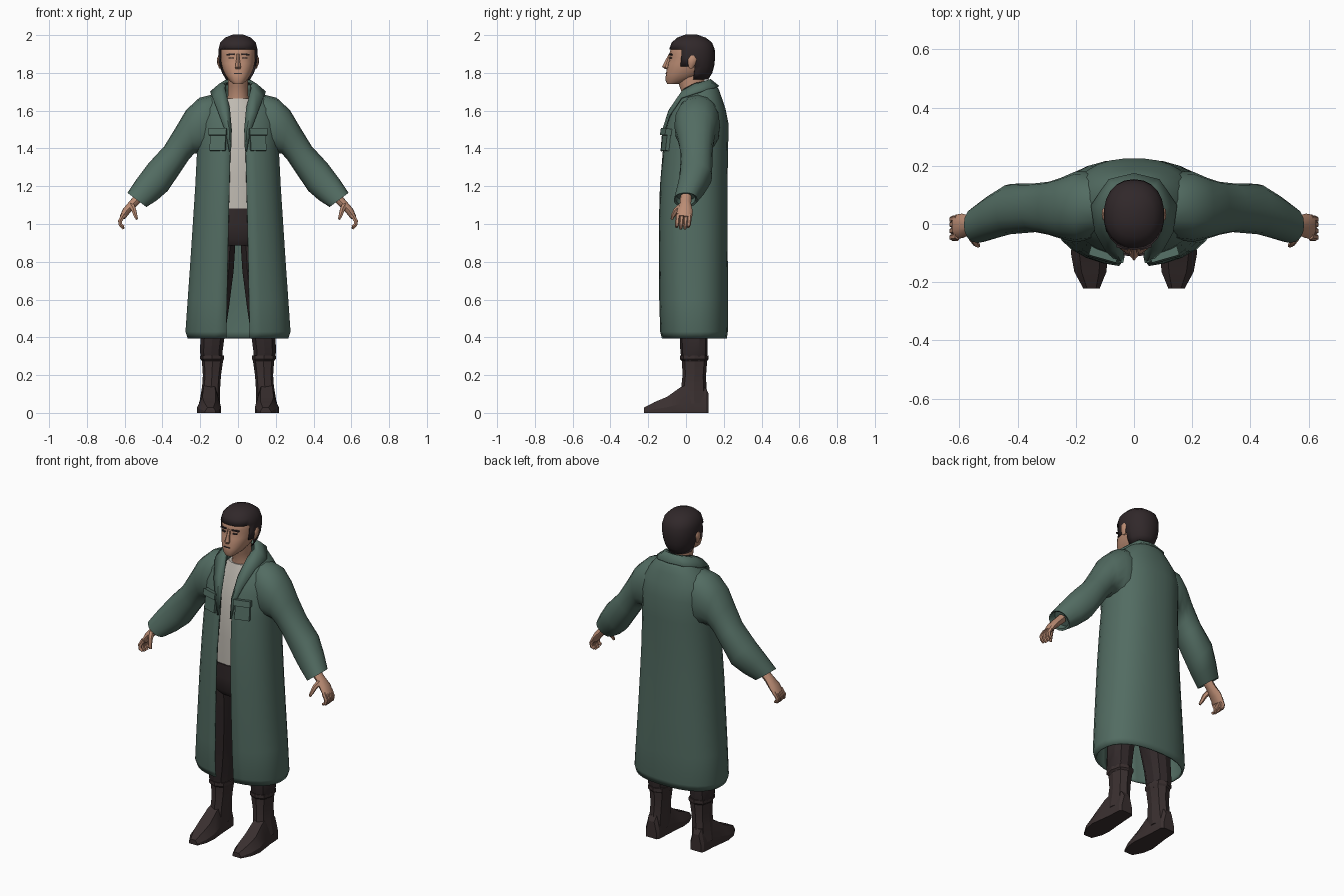
import bpy, bmesh, math
from mathutils import Vector as V

def mat(name, col):
    m = bpy.data.materials.new(name)
    m.diffuse_color = (*col, 1)
    return m

COAT = mat("coat_green", (0.085, 0.15, 0.122))
SKIN = mat("skin", (0.50, 0.265, 0.175))
HAIR = mat("hair_dark", (0.03, 0.021, 0.023))
SHIRT = mat("shirt_grey", (0.52, 0.49, 0.44))
PANTS = mat("trousers_dark", (0.031, 0.022, 0.023))
BOOT = mat("boot_brown", (0.042, 0.029, 0.029))

def spow(a, p):
    return math.copysign(abs(a) ** p, a)

def ring(c, u, v, n=12, p=1.0, a0=0.0):
    """Superellipse; a0 > 0 leaves a gap centred on +v."""
    pts = []
    for i in range(n):
        a = a0 + (2 * math.pi - 2 * a0) * i / (n - 1 if a0 else n)
        pts.append(V(c) + V(u) * spow(math.sin(a), p) + V(v) * spow(math.cos(a), p))
    return pts

def hring(z, w, yf, yb, n=16, p=0.85, cx=0.0, gap=0.0):
    a0 = math.asin(min(1, (gap / w) ** (1 / p))) if gap else 0.0
    return ring((cx, (yf + yb) / 2, z), (w, 0, 0), (0, (yf - yb) / 2, 0), n, p, a0)

def loft(name, rings, material, closed=True, caps=True, mirror=False, thick=0, angle=40, keep=None):
    bm = bmesh.new()
    rows = [[bm.verts.new(p) for p in r] for r in rings]
    n = len(rows[0])
    for a, b in zip(rows, rows[1:]):
        for i in range(n if closed else n - 1):
            j = (i + 1) % n
            bm.faces.new((a[i], a[j], b[j], b[i]))
    if closed and caps:
        bm.faces.new(rows[0])
        bm.faces.new(rows[-1])
    if keep:
        drop = [f for f in bm.faces if not keep(f.calc_center_median())]
        bmesh.ops.delete(bm, geom=drop, context='FACES')
    bmesh.ops.recalc_face_normals(bm, faces=bm.faces)
    me = bpy.data.meshes.new(name)
    bm.to_mesh(me)
    bm.free()
    me.materials.append(material)
    ob = bpy.data.objects.new(name, me)
    bpy.context.collection.objects.link(ob)
    if mirror:
        ob.modifiers.new("mirror", 'MIRROR')
    if thick:
        s = ob.modifiers.new("thickness", 'SOLIDIFY')
        s.thickness, s.offset = thick, 0
    if angle:
        bpy.ops.object.select_all(action='DESELECT')
        ob.select_set(True)
        bpy.context.view_layer.objects.active = ob
        bpy.ops.object.shade_smooth_by_angle(angle=math.radians(angle))
    return ob

def tube(name, pts, material, n=6, **kw):
    """Tapered tube through (x, y, z, in-plane radius, y radius)."""
    rings = []
    for i, q in enumerate(pts):
        a, b = V(pts[max(i - 1, 0)][:3]), V(pts[min(i + 1, len(pts) - 1)][:3])
        d = (b - a).normalized()
        u = d.cross(V((0, 1, 0))).normalized()
        rings.append(ring(q[:3], u * q[3], d.cross(u) * q[4], n))
    return loft(name, rings, material, **kw)

def box(name, loc, size, rot, material, mirror=True):
    bpy.ops.mesh.primitive_cube_add(size=1)
    ob = bpy.context.object
    ob.name = name
    ob.scale, ob.location, ob.rotation_euler = size, loc, rot
    bpy.ops.object.transform_apply(location=True, rotation=True, scale=True)
    ob.data.materials.append(material)
    if mirror:
        ob.modifiers.new("mirror", 'MIRROR')
    return ob

# Long coat body, open down the front: z, half width, front, back, half gap
coat = [(0.395, .262, -.125, .212, .062), (0.43, .274, -.134, .217, .062),
        (0.60, .262, -.139, .219, .058), (0.80, .248, -.141, .217, .054),
        (1.00, .235, -.141, .215, .050), (1.20, .222, -.135, .215, .045),
        (1.40, .212, -.118, .219, .040), (1.53, .212, -.100, .221, .043),
        (1.61, .195, -.068, .205, .052), (1.67, .150, -.030, .184, .062),
        (1.71, .115, -.005, .170, .065), (1.735, .085, .010, .150, .065)]
loft("coat_body", [hring(z, w, f, b, 28, 0.85, 0, g) for z, w, f, b, g in coat],
     COAT, closed=False, thick=0.01, angle=60)

# Sleeves: top x,z / bottom x,z / front y, back y; last rings fold into the cuff
arm = [(.08, 1.685, .12, 1.33, -.03, .17), (.14, 1.684, .16, 1.35, -.055, .18),
       (.205, 1.668, .20, 1.375, -.062, .18), (.275, 1.603, .232, 1.372, -.05, .158),
       (.33, 1.51, .258, 1.345, -.037, .145), (.39, 1.412, .288, 1.30, -.028, .14),
       (.475, 1.32, .372, 1.175, -.035, .138), (.535, 1.24, .43, 1.125, -.05, .10),
       (.585, 1.165, .485, 1.09, -.065, .06), (.575, 1.164, .492, 1.10, -.055, .05),
       (.55, 1.19, .465, 1.125, -.05, .05)]
loft("coat_sleeve", [ring(((a + c) / 2, (f + k) / 2, (b + d) / 2),
                          ((a - c) / 2, 0, (b - d) / 2), (0, (f - k) / 2, 0), 16, 0.9)
                     for a, b, c, d, f, k in arm], COAT, mirror=True, angle=60)

# Collar and lapels: neck edge, middle crease, outer edge
inner = [(0, .10, 1.748), (.045, .092, 1.75), (.072, .05, 1.742), (.068, -.01, 1.712),
         (.045, -.065, 1.61), (.036, -.108, 1.50), (.040, -.128, 1.385)]
crease = [(0, .13, 1.762), (.062, .118, 1.76), (.098, .055, 1.738), (.092, -.02, 1.70),
          (.066, -.088, 1.60), (.048, -.121, 1.50), (.042, -.130, 1.385)]
outer = [(0, .172, 1.728), (.085, .152, 1.722), (.145, .065, 1.697), (.133, -.025, 1.668),
         (.098, -.088, 1.575), (.066, -.118, 1.49), (.046, -.128, 1.385)]
loft("collar", [[V(p) for p in r] for r in (inner, crease, outer)], COAT,
     closed=False, mirror=True, thick=0.01, angle=50)

# Chest pockets with flaps
box("pocket", (.105, -.104, 1.435), (.085, .024, .095), (-.12, 0, .28), COAT)
box("pocket_flap", (.105, -.106, 1.487), (.098, .034, .036), (-.16, 0, .28), COAT)

# Shirt and trousers
loft("shirt", [hring(*r) for r in [(1.07, .17, -.105, .15), (1.25, .17, -.105, .16),
     (1.42, .17, -.095, .16), (1.55, .15, -.065, .15), (1.63, .11, -.035, .13),
     (1.665, .075, -.022, .11)]], SHIRT)
loft("trouser_hips", [hring(*r) for r in [(.885, .13, -.085, .13), (.92, .18, -.108, .15),
     (1.0, .18, -.112, .16), (1.082, .175, -.112, .155)]], PANTS)
loft("trouser_leg", [hring(z, w, f, b, 10, .8, cx) for z, w, f, b, cx in
     [(.27, .052, -.015, .105, .135), (.32, .062, -.03, .115, .142), (.40, .066, -.032, .115, .135),
      (.55, .072, -.05, .12, .118), (.75, .085, -.08, .13, .105), (.93, .092, -.10, .14, .10)]],
     PANTS, mirror=True, angle=30)

# Boots: shaft, then foot lofted from heel to toe
loft("boot_shaft", [hring(z, w, f, b, 8, .8, cx) for z, w, f, b, cx in
     [(.05, .055, -.03, .118, .15), (.14, .048, -.025, .108, .142), (.20, .048, -.018, .106, .138),
      (.275, .056, -.022, .112, .135), (.285, .063, -.032, .120, .137),
      (.305, .063, -.032, .120, .137)]], BOOT, mirror=True, angle=25)
foot = [(.120, .036, .10, .150), (.105, .046, .13, .150), (.03, .050, .16, .150),
        (-.03, .056, .135, .152), (-.10, .064, .085, .153), (-.165, .055, .058, .150),
        (-.222, .028, .028, .146)]
loft("boot_foot", [[V((cx + sx * w, y, z)) for sx, z in
                    ((-1, 0), (1, 0), (1, h * .35), (.55, h), (-.55, h), (-1, h * .35))]
                   for y, w, h, cx in foot], BOOT, mirror=True, angle=20)

# Hands
tube("palm", [(.52, .0, 1.145, .026, .03), (.555, -.003, 1.108, .024, .03),
              (.59, -.006, 1.07, .022, .042), (.612, -.01, 1.035, .017, .042)],
     SKIN, n=10, mirror=True)
for i, (y, tip) in enumerate([(-.042, .985), (-.02, .975), (.002, .975), (.02, .985)]):
    tube("finger_%d" % (i + 1), [(.605, y, 1.05, .013, .012), (.625, y - .004, 1.015, .012, .012),
         (.622, y - .006, .995, .011, .011), (.605, y - .008, tip, .008, .008)], SKIN, mirror=True)
tube("thumb", [(.565, -.02, 1.10, .017, .016), (.552, -.052, 1.075, .014, .014),
               (.543, -.068, 1.045, .011, .011), (.535, -.075, 1.025, .007, .007)], SKIN, mirror=True)

# Neck and head
loft("neck", [hring(z, w, f, b, 14, 1) for z, w, f, b in [(1.61, .075, -.025, .12),
     (1.68, .055, -.015, .105), (1.73, .053, -.035, .095), (1.80, .055, -.05, .10)]], SKIN)
loft("head", [hring(*r, 18, .88) for r in [(1.742, .026, -.10, -.04), (1.76, .047, -.108, .02),
     (1.79, .068, -.107, .085), (1.82, .082, -.102, .115), (1.85, .089, -.096, .13),
     (1.88, .092, -.085, .137), (1.90, .092, -.088, .137), (1.925, .090, -.082, .135),
     (1.955, .083, -.062, .122), (1.982, .055, -.02, .085)]], SKIN)
# Hair shell with the face left clear
loft("hair", [hring(*r, 22, .9) for r in [(1.765, .062, -.07, .115), (1.80, .083, -.09, .137),
     (1.835, .096, -.095, .147), (1.88, .102, -.092, .152), (1.925, .102, -.087, .150),
     (1.96, .093, -.074, .136), (1.985, .068, -.045, .103), (2.0, .03, -.005, .06)]],
     HAIR, angle=50, thick=0.004,
     keep=lambda c: c.z > 1.93 or c.y > (-.025 if c.z > 1.845 else .045))

# Face details
loft("nose", [ring((0, y, z), (w, 0, 0), (0, -d, 0), 6) for z, y, w, d in
     [(1.90, -.083, .008, .008), (1.865, -.088, .011, .022), (1.832, -.092, .018, .034),
      (1.82, -.092, .013, .018)]], SKIN, angle=30)
tube("ear", [(.094, .025, 1.825, .006, .010), (.102, .03, 1.85, .008, .020),
             (.104, .034, 1.875, .007, .022), (.100, .034, 1.89, .005, .012)], SKIN, n=8, mirror=True)
box("eyebrow", (.04, -.081, 1.898), (.042, .009, .008), (0, .08, .28), HAIR)
box("eye", (.037, -.082, 1.878), (.024, .009, .006), (0, 0, .28), HAIR)
box("mouth", (0, -.106, 1.797), (.04, .006, .004), (0, 0, 0), BOOT, mirror=False)
